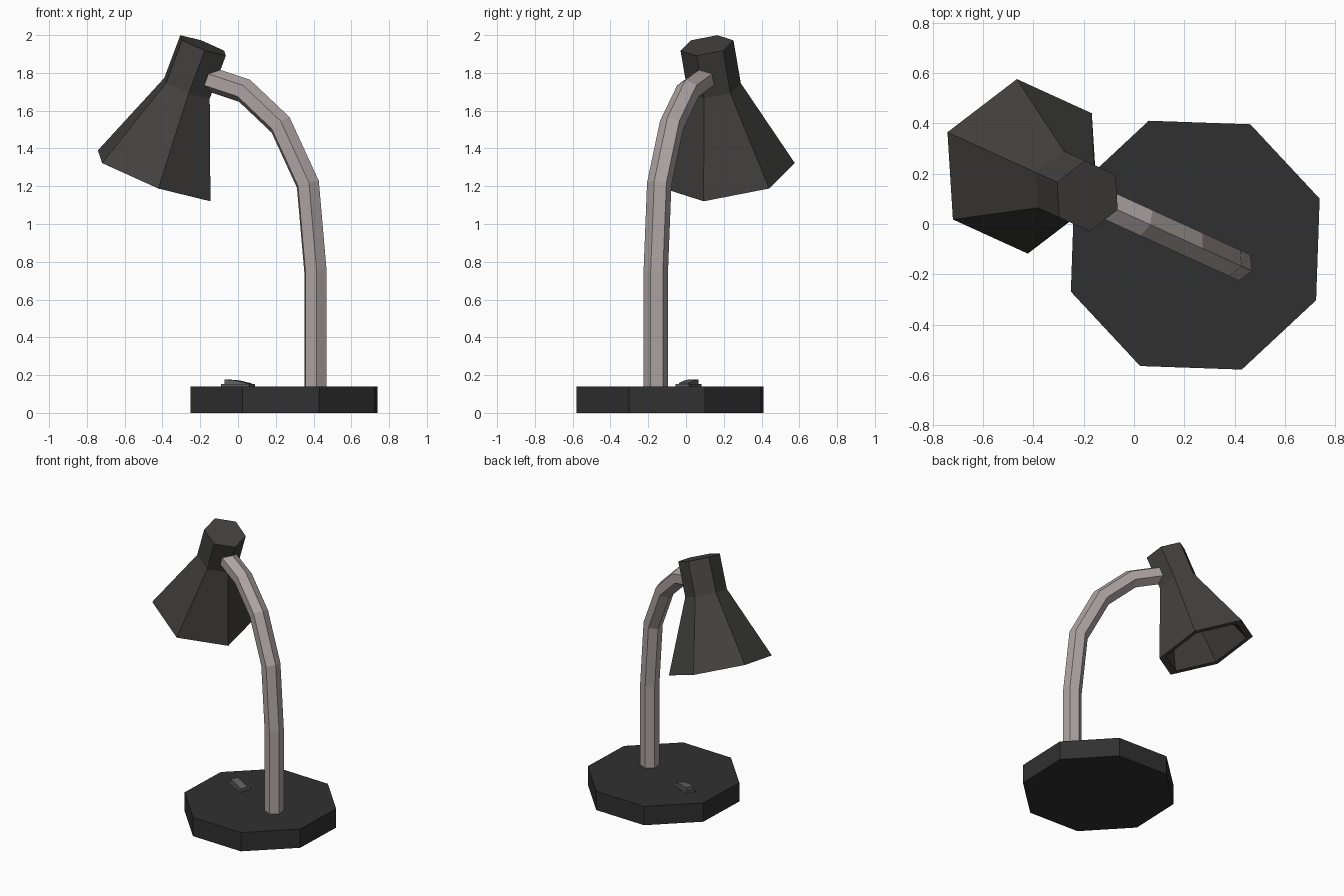
import bpy, bmesh, math
from mathutils import Matrix, Vector

if "Cube" in bpy.data.objects:
    bpy.data.objects.remove(bpy.data.objects["Cube"])

# The whole lamp is symmetric about one upright plane: local x runs along the arm's lean
FRAME = Matrix.Translation((0.41, -0.16, 0)) @ Matrix.Rotation(math.radians(155.5), 4, 'Z')


def material(name, r, g, b):
    m = bpy.data.materials.new(name)
    m.diffuse_color = (r, g, b, 1)
    m.use_nodes = True
    m.node_tree.nodes["Principled BSDF"].inputs["Base Color"].default_value = m.diffuse_color
    return m


def finish(name, bm, mat):
    bmesh.ops.recalc_face_normals(bm, faces=bm.faces)
    mesh = bpy.data.meshes.new(name)
    bm.to_mesh(mesh)
    bm.free()
    mesh.materials.append(mat)
    obj = bpy.data.objects.new(name, mesh)
    obj.matrix_world = FRAME
    bpy.context.collection.objects.link(obj)
    return obj


def loft(name, rings, sides, mat):
    """Skin polygon rings given as (centre, in-plane radius vector, sideways radius)."""
    bm = bmesh.new()
    loops = []
    for centre, u, side in rings:
        v = Vector((0, side, 0))
        angles = [2 * math.pi * i / sides for i in range(sides)]
        loops.append([bm.verts.new(centre + u * math.cos(a) + v * math.sin(a)) for a in angles])
    for a, b in zip(loops, loops[1:]):
        for i in range(sides):
            j = (i + 1) % sides
            bm.faces.new((a[i], a[j], b[j], b[i]))
    bm.faces.new(loops[0])
    bm.faces.new(loops[-1])
    return finish(name, bm, mat)


def extrude_profile(name, profile, y, width, mat):
    """Extrude an x-z outline sideways."""
    bm = bmesh.new()
    a = [bm.verts.new((x, y - width / 2, z)) for x, z in profile]
    b = [bm.verts.new((x, y + width / 2, z)) for x, z in profile]
    n = len(profile)
    bm.faces.new(a)
    bm.faces.new(b)
    for i in range(n):
        j = (i + 1) % n
        bm.faces.new((a[i], a[j], b[j], b[i]))
    return finish(name, bm, mat)


base_mat = material("base_black", 0.03, 0.03, 0.03)
shade_mat = material("shade_grey", 0.055, 0.053, 0.05)
arm_mat = material("arm_metal", 0.42, 0.37, 0.36)
switch_mat = material("switch_grey", 0.13, 0.12, 0.12)

# Octagonal base
R = 0.528
loft("base", [(Vector((0.183, 0, z)), Vector((R, 0, 0)), R) for z in (0, 0.14)], 8, base_mat)

# Curved hexagonal arm with mitred rings
path = [Vector((x, 0, z)) for x, z in
        ((0, 0.13), (0, 0.75), (0.044, 1.21), (0.203, 1.525), (0.412, 1.705), (0.65, 1.777))]
rings = []
for i, p in enumerate(path):
    t_in = (p - path[max(i - 1, 0)]).normalized()
    t_out = (path[min(i + 1, len(path) - 1)] - p).normalized()
    t = (t_in + t_out).normalized()
    mitre = max(t.dot(t_in), t.dot(t_out))
    rings.append((p, Vector((t.z, 0, -t.x)) * 0.065 / mitre, 0.065))
loft("arm", rings, 6, arm_mat)

# Hollow hexagonal shade: distance along tilted axis, radius
tilt = math.radians(22.4)
axis = Vector((math.sin(tilt), 0, -math.cos(tilt)))
across = Vector((math.cos(tilt), 0, math.sin(tilt)))
top = Vector((0.654, 0, 1.945))
profile = [(0, 0.143), (0.245, 0.143), (0.746, 0.354),
           (0.746, 0.305), (0.255, 0.10), (0.04, 0.10)]
loft("shade", [(top + axis * t, across * r, r) for t, r in profile], 6, shade_mat)

# Rocker switch: plate and sloping button
extrude_profile("switch_plate", [(0.364, 0.135), (0.525, 0.135), (0.525, 0.152), (0.364, 0.152)],
                0.012, 0.08, switch_mat)
extrude_profile("switch_button", [(0.38, 0.145), (0.512, 0.145), (0.512, 0.177), (0.45, 0.172), (0.38, 0.157)],
                0.012, 0.055, switch_mat)
